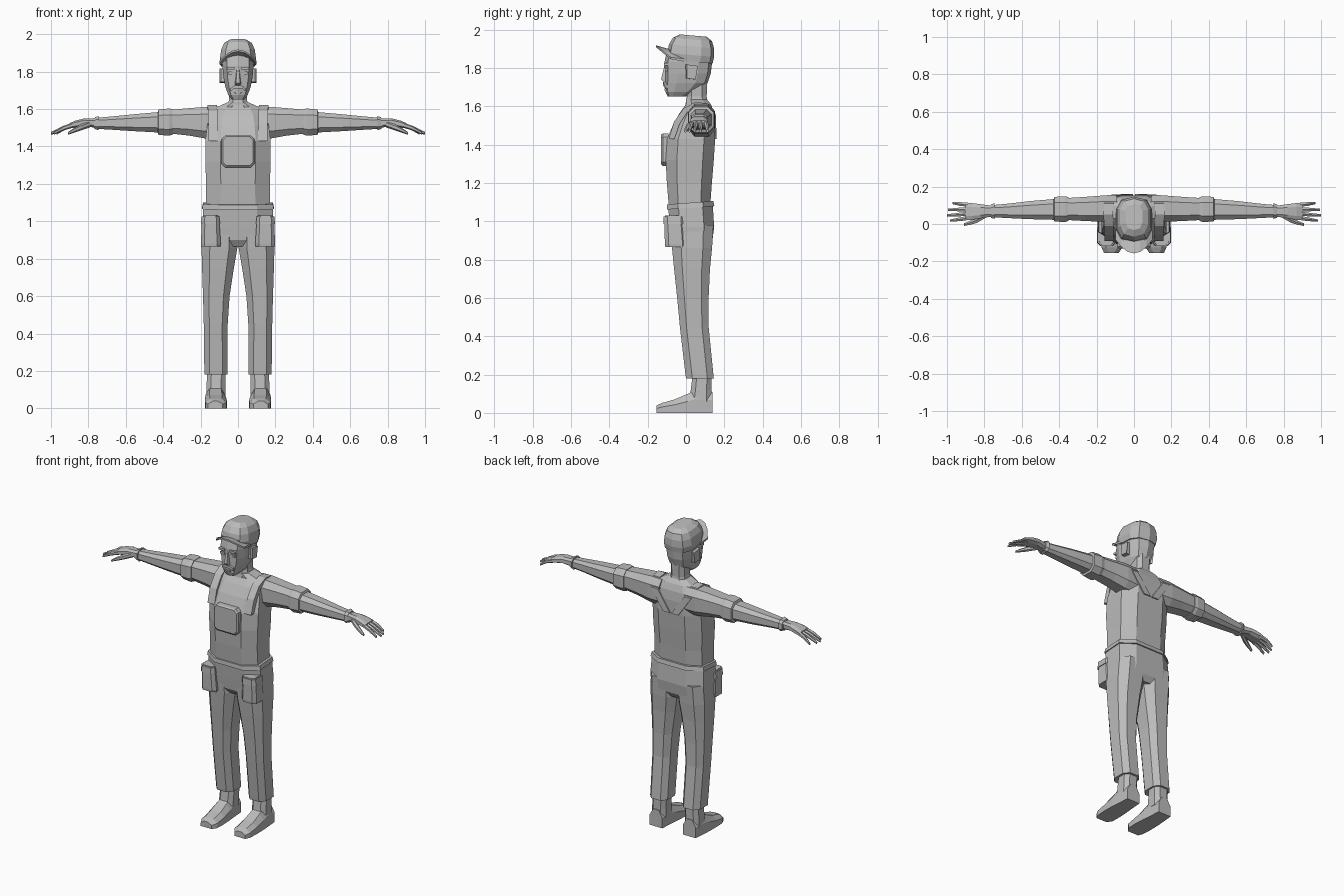
import bpy, bmesh, math
from mathutils import Vector

grey = bpy.data.materials.new("plain grey")
grey.diffuse_color = (0.5, 0.5, 0.5, 1)


def finish(name, bm, mirror):
    bmesh.ops.recalc_face_normals(bm, faces=bm.faces)
    me = bpy.data.meshes.new(name)
    bm.to_mesh(me)
    bm.free()
    me.materials.append(grey)
    ob = bpy.data.objects.new(name, me)
    bpy.context.collection.objects.link(ob)
    if mirror:
        ob.modifiers.new("Mirror", 'MIRROR').use_mirror_merge = False
    return ob


def skin(name, rings, mirror=False):
    """Join point rings into a closed tube."""
    bm = bmesh.new()
    vs = [[bm.verts.new(p) for p in r] for r in rings]
    n = len(vs[0])
    for a, b in zip(vs, vs[1:]):
        for i in range(n):
            j = (i + 1) % n
            bm.faces.new((a[i], a[j], b[j], b[i]))
    bm.faces.new(vs[0])
    bm.faces.new(vs[-1])
    return finish(name, bm, mirror)


def loft(name, axis, sections, n=8, pw=0.7, mirror=False, tilt=0.0):
    """Sections: (position, a0, a1, b0, b1) bounds of a squarish n-gon."""
    rings = []
    h = math.pi / n
    top = math.cos(h) ** pw
    for t, a0, a1, b0, b1 in sections:
        r = []
        for i in range(n):
            w = h + 2 * math.pi * i / n
            c, s = [math.copysign(abs(f(w)) ** pw, f(w)) / top for f in (math.cos, math.sin)]
            a = (a0 + a1) / 2 + c * (a1 - a0) / 2
            b = (b0 + b1) / 2 + s * (b1 - b0) / 2
            p = {'z': (a, b, t), 'x': (t, a, b), 'y': (a, t, b)}[axis]
            r.append((p[0], p[1], p[2] + tilt * p[1]))
        rings.append(r)
    return skin(name, rings, mirror)


def sym(rows):
    """Half-width rows (z, half, front, back) to full sections."""
    return [(z, -w, w, f, b) for z, w, f, b in rows]


def box(name, x0, x1, y0, y1, z0, z1, mirror=False):
    return loft(name, 'z', [(z0, x0, x1, y0, y1), (z1, x0, x1, y0, y1)], 4, 1, mirror)


def strip(name, path, side, up, mirror=False):
    """Four-sided tube along a path; side and up are half extents."""
    s, u = Vector(side), Vector(up)
    rings = [[Vector(p) + s + u, Vector(p) - s + u, Vector(p) - s - u, Vector(p) + s - u] for p in path]
    return skin(name, rings, mirror)


# Torso, neck and belt
loft("torso", 'z', sym([(1.06, .172, -.088, .125), (1.2, .17, -.1, .135), (1.32, .175, -.106, .145),
                        (1.43, .175, -.098, .152), (1.51, .165, -.065, .152), (1.57, .15, -.03, .145),
                        (1.61, .115, 0, .13), (1.635, .058, .0, .11)]))
loft("neck", 'z', sym([(1.6, .06, -.005, .115), (1.65, .048, .005, .108), (1.74, .05, .0, .11)]))
loft("belt", 'z', sym([(1.068, .192, -.1, .148), (1.095, .187, -.098, .143)]), tilt=.07)

# Bib pocket and shoulder straps
loft("chest_pocket", 'y', [(-.09, -.088, .088, 1.288, 1.458), (-.12, -.088, .088, 1.288, 1.458),
                           (-.13, -.08, .08, 1.298, 1.452)], pw=.3)
skin("shoulder_strap", [[(x + .025, y, z), (x - .025, y, z), (x - .025, y + dy, z + dz), (x + .025, y + dy, z + dz)]
     for x, y, z, dy, dz in [(.132, -.09, 1.43, .03, 0), (.134, -.062, 1.52, .03, -.01),
                             (.135, -.012, 1.59, .02, -.02), (.138, .05, 1.622, 0, -.025),
                             (.136, .11, 1.615, -.02, -.02), (.12, .155, 1.56, -.03, 0),
                             (.03, .16, 1.43, -.03, 0)]], True)

# Hips, trouser legs and hem
loft("hips", 'z', sym([(.865, .1, -.05, .115), (.9, .188, -.075, .138),
                       (.97, .191, -.083, .147), (1.08, .185, -.094, .14)]))
loft("trouser_leg", 'z', [(.18, .055, .18, 0, .145), (.2, .055, .18, -.003, .143), (.45, .055, .183, -.032, .118),
                          (.6, .045, .187, -.046, .118), (.75, .022, .192, -.062, .125),
                          (.86, .003, .195, -.073, .136), (.98, .005, .188, -.082, .143)], mirror=True)
loft("thigh_pocket", 'z', [(.865, .095, .197, -.108, 0), (.88, .092, .198, -.11, .002),
                           (1.0, .1, .194, -.114, -.008), (1.03, .106, .187, -.11, -.014)], pw=.5, mirror=True)
loft("pocket_flap", 'z', [(.985, .096, .199, -.118, -.004), (1.025, .1, .194, -.117, -.008)], pw=.5, mirror=True)

# Shoes
loft("ankle", 'z', [(.06, .068, .17, .015, .135), (.12, .068, .168, .025, .132), (.2, .065, .165, .035, .132)], mirror=True)
skin("shoe", [[(a, y, 0), (b, y, 0), (b, y, h * .6), (b - .025, y, h), (a + .025, y, h), (a, y, h * .6)]
     for y, a, b, h in [(-.155, .082, .16, .038), (-.125, .062, .174, .052), (-.06, .06, .177, .07),
                        (.01, .064, .176, .1), (.05, .068, .173, .12), (.138, .075, .166, .11)]], True)

# Arms, rolled sleeve and glove edge
loft("sleeve", 'x', [(.09, .02, .15, 1.44, 1.61), (.17, .012, .152, 1.442, 1.612),
                     (.26, .016, .145, 1.458, 1.605), (.37, .022, .138, 1.47, 1.595)], mirror=True)
loft("sleeve_cuff", 'x', [(.35, .016, .144, 1.463, 1.6), (.37, .01, .148, 1.458, 1.603),
                          (.425, .014, .145, 1.462, 1.597), (.43, .026, .132, 1.475, 1.582)], mirror=True)
loft("forearm", 'x', [(.41, .022, .135, 1.474, 1.585), (.56, .026, .122, 1.482, 1.572),
                      (.68, .032, .108, 1.49, 1.56), (.77, .037, .1, 1.495, 1.552)], mirror=True)
loft("wrist_band", 'x', [(.745, .027, .112, 1.487, 1.563), (.765, .034, .104, 1.493, 1.556)], mirror=True)

# Hands
loft("palm", 'x', [(.76, .04, .097, 1.5, 1.55), (.82, .03, .106, 1.508, 1.55),
                   (.87, .022, .112, 1.5, 1.538), (.9, .022, .113, 1.497, 1.525)], mirror=True)
for i, (y0, y1, tip) in enumerate([(.033, .018, .985), (.056, .046, 1.0), (.079, .076, .995), (.102, .112, .97)]):
    loft("finger_%d" % (i + 1), 'x',
         [(.88, y0 - .011, y0 + .011, 1.503, 1.527),
          (.93, (y0 + y1) / 2 - .01, (y0 + y1) / 2 + .01, 1.488, 1.51),
          (tip, y1 - .006, y1 + .006, 1.464, 1.477)], 6, 1, True)
loft("thumb", 'x', [(.79, .035, .06, 1.505, 1.535), (.84, .006, .034, 1.488, 1.516),
                    (.875, -.004, .018, 1.476, 1.498), (.908, -.01, .004, 1.464, 1.477)], 6, 1, True)

# Head and face
loft("head", 'z', sym([(1.652, .034, -.094, -.0), (1.675, .052, -.104, .05), (1.72, .068, -.107, .108),
                       (1.77, .078, -.106, .125), (1.83, .083, -.108, .132), (1.89, .083, -.095, .132)]), 10)
skin("nose", [[(w, -.095, z), (-w, -.095, z), (-w * .6, y, z), (w * .6, y, z)]
     for z, w, y in [(1.728, .018, -.118), (1.74, .018, -.13), (1.815, .009, -.112)]])
box("eyebrow", .018, .06, -.115, -.095, 1.812, 1.826, True)
box("eye", .022, .052, -.109, -.095, 1.785, 1.8, True)
strip("moustache", [(-.04, -.1, 1.703), (-.02, -.11, 1.718), (.02, -.11, 1.718), (.04, -.1, 1.703)],
      (0, .01, 0), (0, 0, .008))
box("lower_lip", -.02, .02, -.113, -.09, 1.683, 1.692)
skin("ear", [[(x, a, 1.745), (x, b, 1.74), (x, b + .012, 1.81), (x, a - .002, 1.818)]
     for x, a, b in [(.07, .0, .045), (.092, .0, .045), (.1, .006, .05)]], True)

# Cap crown and curved brim
loft("cap_crown", 'z', sym([(1.835, .09, -.085, .135), (1.87, .096, -.093, .142), (1.915, .09, -.085, .142),
                            (1.952, .074, -.064, .132), (1.972, .045, -.03, .105)]), 10, tilt=-.09)
brim = []
for i in range(7):
    u = i / 3 - 1
    x, back, front = .1 * u, -.085 + .075 * u * u, -.157 + .075 * u * u
    zf, zb = 1.918 - .062 * u * u, 1.897 - .05 * u * u
    brim.append([(x, front, zf), (x * .96, back, zb), (x * .96, back, zb - .014), (x, front, zf - .01)])
skin("cap_brim", brim)
